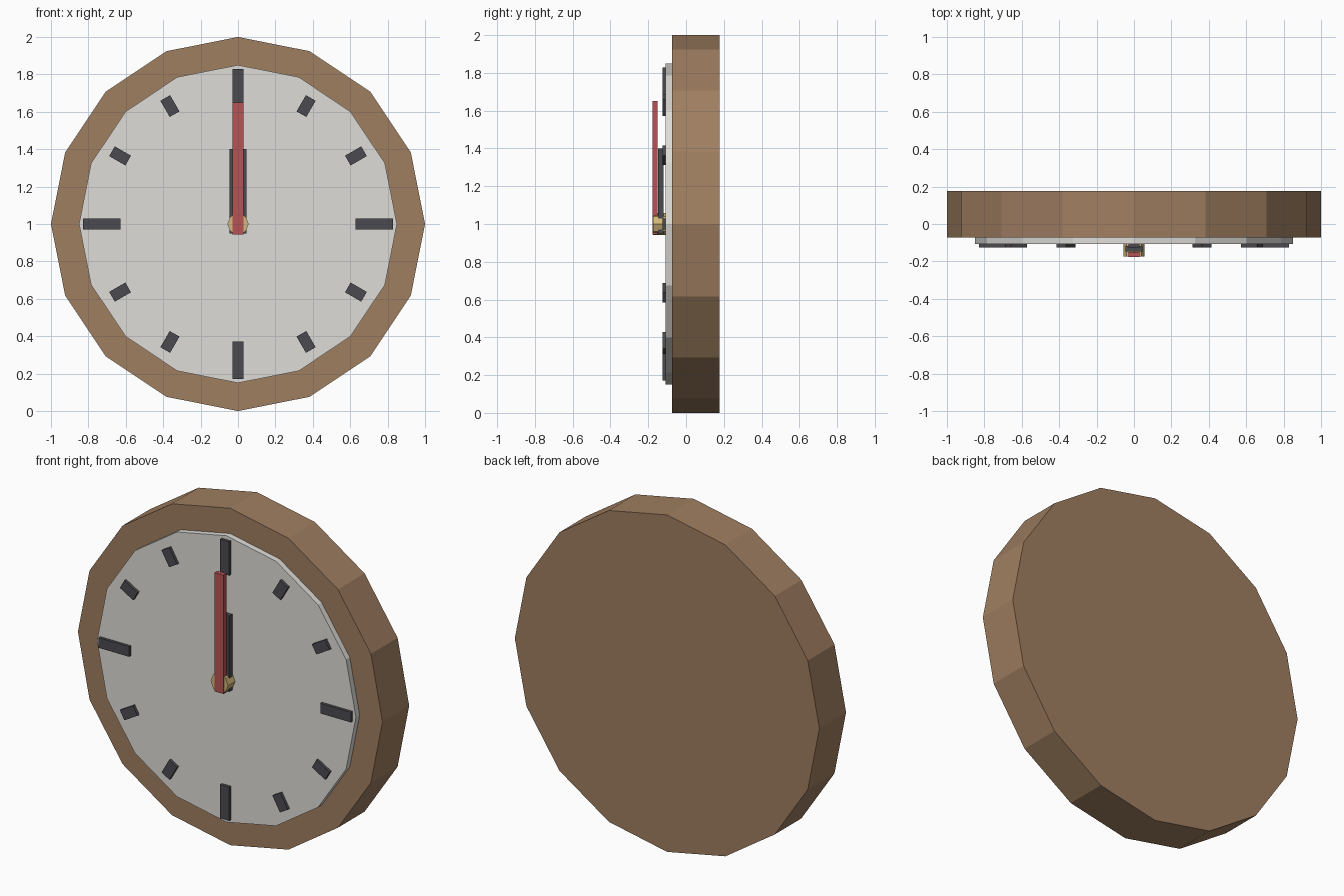
import bpy, math
from mathutils import Matrix

cube = bpy.data.objects.get("Cube")
if cube:
    bpy.data.objects.remove(cube, do_unlink=True)


def material(name, rgb):
    m = bpy.data.materials.new(name)
    m.use_nodes = True
    m.diffuse_color = (*rgb, 1)
    m.node_tree.nodes["Principled BSDF"].inputs["Base Color"].default_value = (*rgb, 1)
    return m


wood = material("brown wood", (0.35, 0.21, 0.12))
cream = material("pale grey", (0.73, 0.72, 0.68))
dark = material("charcoal", (0.07, 0.068, 0.08))
red = material("red", (0.47, 0.088, 0.088))
brass = material("brass", (0.66, 0.48, 0.2))

CENTRE = 1.0  # height of the dial axis


def finish(name, mat):
    obj = bpy.context.object
    obj.name = obj.data.name = name
    obj.data.materials.append(mat)
    return obj


def disc(name, radius, sides, y0, y1, mat):
    """Faceted disc facing the front, with a corner at the top."""
    bpy.ops.mesh.primitive_cylinder_add(
        vertices=sides, radius=radius, depth=y1 - y0,
        location=(0, (y0 + y1) / 2, CENTRE), rotation=(math.pi / 2, 0, 0))
    return finish(name, mat)


def bar(name, width, r0, r1, y0, y1, mat, angle=0):
    """Box running outward from r0 to r1, turned clockwise about the axis."""
    bpy.ops.mesh.primitive_cube_add(size=1)
    obj = finish(name, mat)
    obj.data.transform(
        Matrix.Translation((0, (y0 + y1) / 2, CENTRE))
        @ Matrix.Rotation(angle, 4, 'Y')
        @ Matrix.Translation((0, 0, (r0 + r1) / 2))
        @ Matrix.Diagonal((width, y1 - y0, r1 - r0, 1)))
    return obj


# Case and dial
disc("case", 1.0, 16, -0.073, 0.177, wood)
disc("dial", 0.85, 16, -0.108, -0.07, cream)

# Hour marks, longer at the quarters
for hour in range(12):
    half = 0.1 if hour % 3 == 0 else 0.05
    bar(f"hour_mark_{hour or 12}", 0.06, 0.728 - half, 0.728 + half,
        -0.125, -0.105, dark, math.radians(30 * hour))

# Hands and hub
bar("hour_hand", 0.09, -0.05, 0.4, -0.148, -0.118, dark)
bar("minute_hand", 0.06, -0.055, 0.65, -0.177, -0.15, red)
disc("hub", 0.057, 8, -0.175, -0.108, brass)
